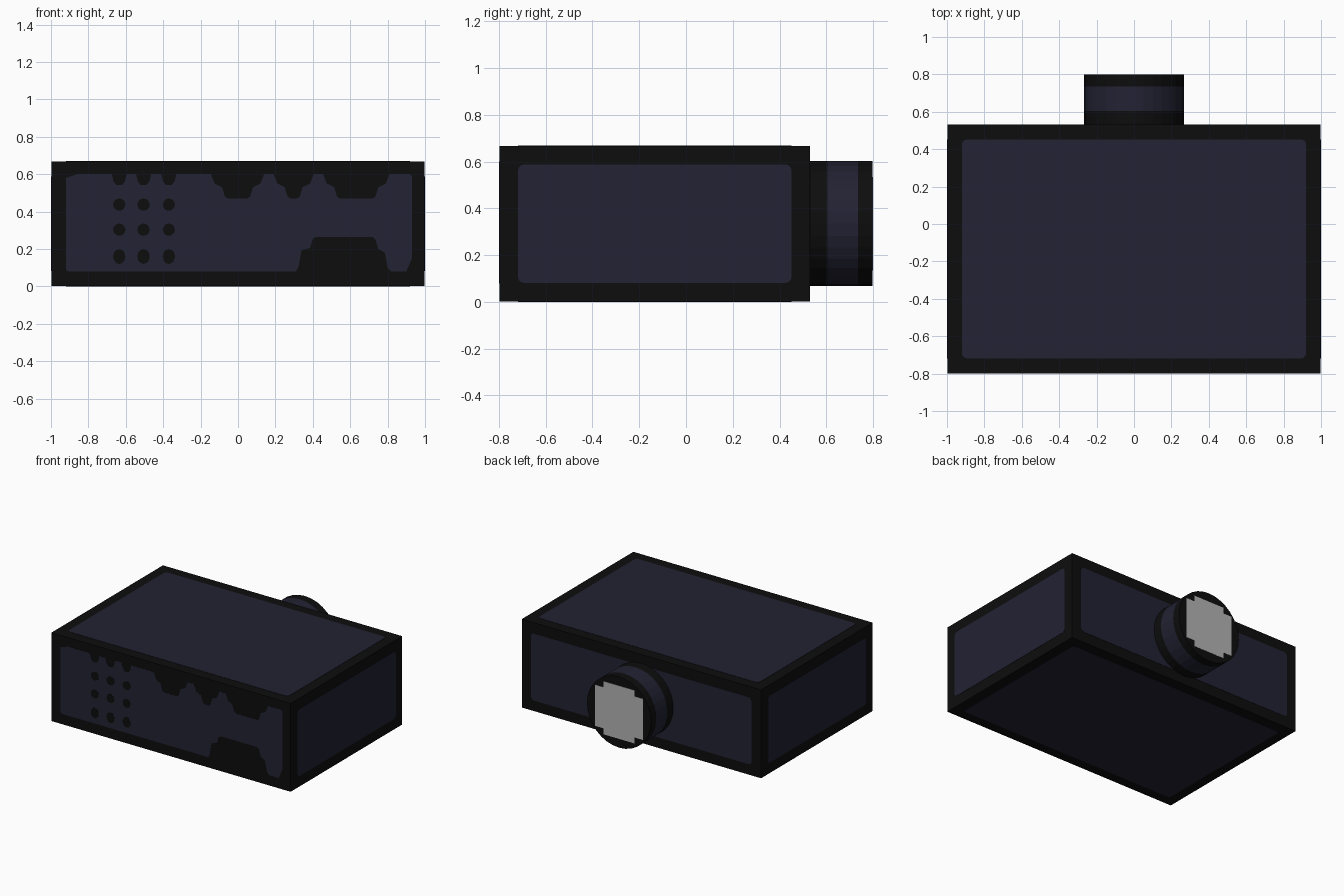
import bpy, bmesh, math
from mathutils import Vector

if "Cube" in bpy.data.objects:
    bpy.data.objects.remove(bpy.data.objects["Cube"])

X, Y, Z = Vector((1, 0, 0)), Vector((0, 1, 0)), Vector((0, 0, 1))
T = 0.002                       # how far painted plates stand proud


def material(name, r, g, b):
    m = bpy.data.materials.new(name)
    m.diffuse_color = (r, g, b, 1)
    m.use_nodes = True
    m.node_tree.nodes["Principled BSDF"].inputs["Base Color"].default_value = m.diffuse_color
    return m


BLACK = material("black", 0.004, 0.004, 0.004)
NAVY = material("dark navy", 0.0159, 0.0159, 0.0331)
GREY = material("light grey", 0.45, 0.45, 0.45)


def finish(name, bm, *mats):
    bmesh.ops.recalc_face_normals(bm, faces=bm.faces)
    me = bpy.data.meshes.new(name)
    bm.to_mesh(me)
    bm.free()
    ob = bpy.data.objects.new(name, me)
    bpy.context.collection.objects.link(ob)
    for m in mats:
        me.materials.append(m)
    return ob


def plate(name, pts, origin, u, v, mat, thick=T):
    """Thin plate with outline pts in the (u, v) plane, raised along u x v."""
    bm = bmesh.new()
    o, n = Vector(origin), u.cross(v)
    f = bm.faces.new([bm.verts.new(o + u * a + v * b) for a, b in pts])
    ext = bmesh.ops.extrude_face_region(bm, geom=[f])["geom"]
    bmesh.ops.translate(bm, vec=n * thick,
                        verts=[g for g in ext if isinstance(g, bmesh.types.BMVert)])
    bmesh.ops.triangulate(bm, faces=[f for f in bm.faces if len(f.verts) > 4])
    return finish(name, bm, mat)


def rounded(w, h, r=0.025):
    """Rectangle outline of half sizes w, h with clipped round corners."""
    pts = []
    for k, (sx, sy) in enumerate(((1, 1), (-1, 1), (-1, -1), (1, -1))):
        for i in range(4):
            a = math.radians(90 * k + 30 * i)
            pts.append((sx * (w - r) + r * math.cos(a), sy * (h - r) + r * math.sin(a)))
    return pts


# Box body
x1, y0, y1, z0, z1 = 1 - T, -0.8 + T, 0.533 - T, T, 0.67 - T
yc, zc = (y0 + y1) / 2, (z0 + z1) / 2
bm = bmesh.new()
bmesh.ops.create_cube(bm, size=1)
bmesh.ops.scale(bm, vec=(2 * x1, y1 - y0, z1 - z0), verts=bm.verts)
bmesh.ops.translate(bm, vec=(0, yc, zc), verts=bm.verts)
finish("body", bm, BLACK)

# Plain navy panels on five sides
plate("top_panel", rounded(0.92, 0.585), (0, yc, z1), X, Y, NAVY)
plate("bottom_panel", rounded(0.92, 0.585), (0, yc, z0), X, -Y, NAVY)
plate("right_panel", rounded(0.585, 0.253), (x1, yc, zc), Y, Z, NAVY)
plate("left_panel", rounded(0.585, 0.253), (-x1, yc, zc), -Y, Z, NAVY)
plate("back_panel", rounded(0.92, 0.253), (0, y1, zc), -X, Z, NAVY)

# Front panel with stepped cut-outs along its edge
VENTS = (-0.37, -0.505, -0.635)
outline = [(-0.92, 0.09), (-0.91, 0.08), (0.31, 0.08), (0.325, 0.11), (0.34, 0.195),
           (0.385, 0.205), (0.40, 0.255), (0.42, 0.265), (0.72, 0.265), (0.735, 0.25),
           (0.75, 0.20), (0.785, 0.18), (0.80, 0.10), (0.82, 0.08), (0.90, 0.08),
           (0.93, 0.15), (0.93, 0.59), (0.92, 0.60)]


def top_dip(right, left):
    """Two-step dip in the top edge, listed from right to left."""
    half = [(0, 0.60), (0.02, 0.55), (0.06, 0.53), (0.075, 0.48), (0.09, 0.47)]
    return [(right - d, z) for d, z in half] + [(left + d, z) for d, z in reversed(half)]


outline += top_dip(0.81, 0.455) + top_dip(0.405, 0.19) + top_dip(0.14, -0.145)
for vx in VENTS:
    outline += [(vx + 0.04, 0.60), (vx + 0.03, 0.56), (vx + 0.015, 0.542),
                (vx - 0.015, 0.542), (vx - 0.03, 0.56), (vx - 0.04, 0.60)]
outline += [(-0.86, 0.60), (-0.92, 0.58)]
plate("front_panel", outline, (0, y0, 0), X, Z, NAVY, T * 0.5)

# Round vent holes on the front
for i, vx in enumerate(VENTS):
    for j, vz in enumerate((0.16, 0.303, 0.437)):
        ry = 0.04 if j == 0 else 0.033
        ring = [(vx + 0.033 * math.cos(a), vz + ry * math.sin(a))
                for a in (math.tau * k / 12 for k in range(12))]
        plate(f"vent_hole_{i}_{j}", ring, (0, y0, 0), X, Z, BLACK)

# Barrel on the back: black, navy band, black rim
CZ, R, N = 0.335, 0.267, 32
bm = bmesh.new()
rings = []
for y in (0.52, 0.605, 0.735, 0.8 - T):
    rings.append([bm.verts.new((R * math.cos(math.tau * k / N), y,
                                CZ + R * math.sin(math.tau * k / N))) for k in range(N)])
for s in range(3):
    for k in range(N):
        f = bm.faces.new((rings[s][k], rings[s][(k + 1) % N],
                          rings[s + 1][(k + 1) % N], rings[s + 1][k]))
        f.material_index = 1 if s == 1 else 0
bm.faces.new(rings[0])
bm.faces.new(rings[3])
finish("barrel", bm, BLACK, NAVY)

# Grey end plate with notched corners
h, nx, nz = 0.2, 0.13, 0.155
notched = [(h, nz), (nx, nz), (nx, h), (-nx, h), (-nx, nz), (-h, nz),
           (-h, -nz), (-nx, -nz), (-nx, -h), (nx, -h), (nx, -nz), (h, -nz)]
plate("end_plate", notched, (0, 0.8 - T, CZ), -X, Z, GREY)
